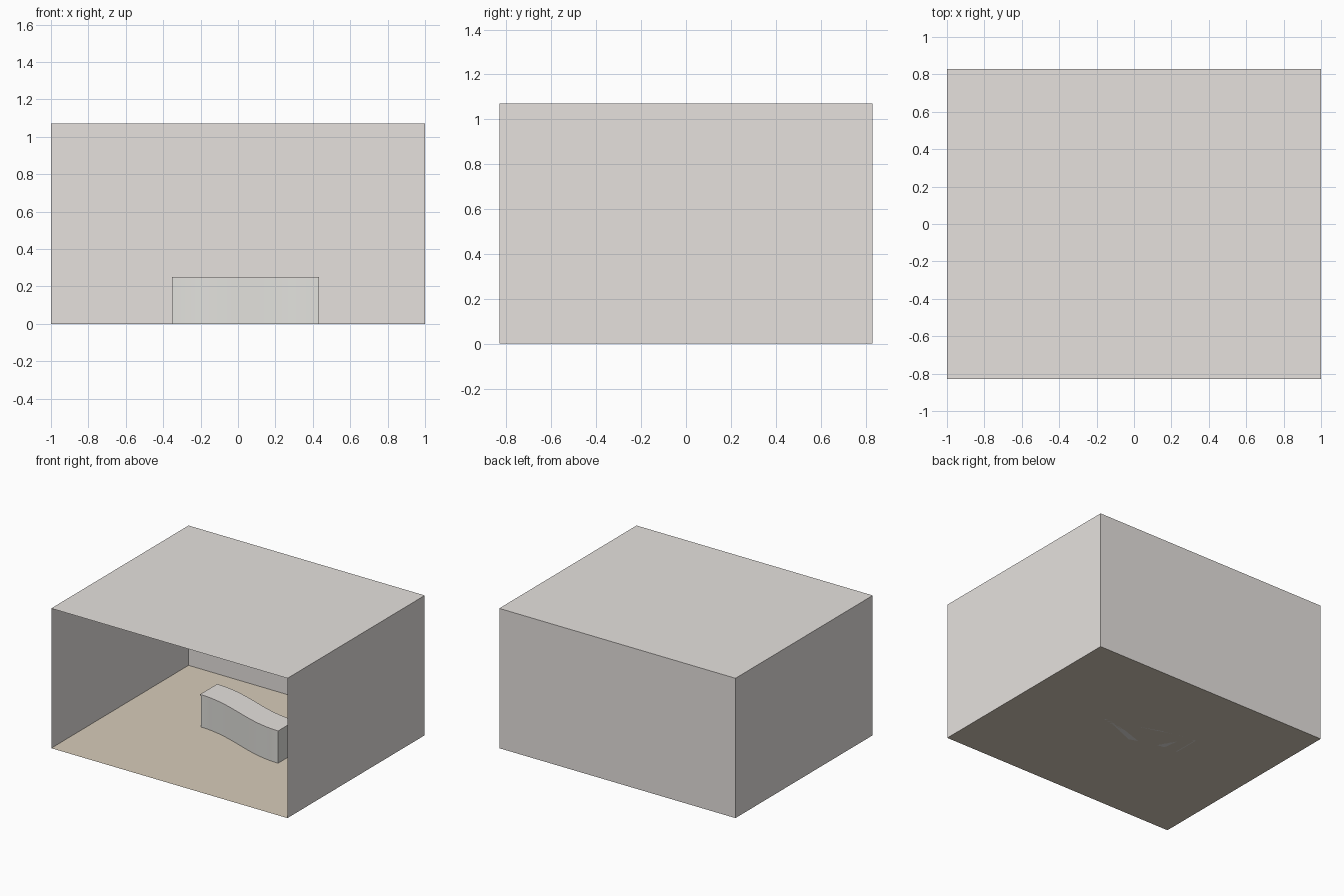
import bpy, bmesh, math

if "Cube" in bpy.data.objects:
    bpy.data.objects.remove(bpy.data.objects["Cube"])

W, D, H = 1.0, 0.83, 1.07          # room half width, half depth, height


def material(name, rgb):
    m = bpy.data.materials.new(name)
    m.diffuse_color = (*rgb, 1)
    m.use_nodes = True
    m.node_tree.nodes["Principled BSDF"].inputs["Base Color"].default_value = m.diffuse_color
    return m


wall_mat = material("warm_white", (0.79, 0.755, 0.73))
floor_mat = material("tan_floor", (0.68, 0.60, 0.49))
desk_mat = material("pale_grey", (0.76, 0.755, 0.72))


def add_object(name, bm, mat):
    mesh = bpy.data.meshes.new(name)
    bm.to_mesh(mesh)
    bm.free()
    mesh.materials.append(mat)
    ob = bpy.data.objects.new(name, mesh)
    bpy.context.collection.objects.link(ob)
    return ob


def sheet(name, corners, mat):
    bm = bmesh.new()
    bm.faces.new([bm.verts.new(c) for c in corners])
    return add_object(name, bm, mat)


# Room shell, open at the front
sheet("floor", [(-W, -D, 0), (W, -D, 0), (W, D, 0), (-W, D, 0)], floor_mat)
sheet("ceiling", [(-W, -D, H), (W, -D, H), (W, D, H), (-W, D, H)], wall_mat)
sheet("back_wall", [(W, D, 0), (-W, D, 0), (-W, D, H), (W, D, H)], wall_mat)
sheet("left_wall", [(-W, D, 0), (-W, -D, 0), (-W, -D, H), (-W, D, H)], wall_mat)
sheet("right_wall", [(W, -D, 0), (W, D, 0), (W, D, H), (W, -D, H)], wall_mat)


def wavy_block(name, z0, z1, lip, mat, steps=24):
    """S-curved plan outline, extruded from z0 to z1."""
    x0, x1 = -0.35 - lip, 0.43 + lip
    us = [i / steps for i in range(steps + 1)]
    curve = [(x0 + (x1 - x0) * u, -0.04 + 0.09 * math.cos(math.pi * u)) for u in us]
    outline = [(x, y - lip) for x, y in curve]
    outline += [(x, y + 0.2 + lip) for x, y in reversed(curve)]
    bm = bmesh.new()
    base = bm.faces.new([bm.verts.new((x, y, z0)) for x, y in outline])
    ext = bmesh.ops.extrude_face_region(bm, geom=[base], use_keep_orig=True)
    top = [v for v in ext["geom"] if isinstance(v, bmesh.types.BMVert)]
    bmesh.ops.translate(bm, verts=top, vec=(0, 0, z1 - z0))
    bmesh.ops.recalc_face_normals(bm, faces=bm.faces)
    ob = add_object(name, bm, mat)
    bpy.ops.object.select_all(action='DESELECT')
    ob.select_set(True)
    bpy.context.view_layer.objects.active = ob
    bpy.ops.object.shade_smooth_by_angle(angle=math.radians(30))
    return ob


# Curved reception counter with a thin top
wavy_block("counter_body", 0.0, 0.241, 0.0, desk_mat)
wavy_block("counter_top", 0.241, 0.25, 0.004, wall_mat)
